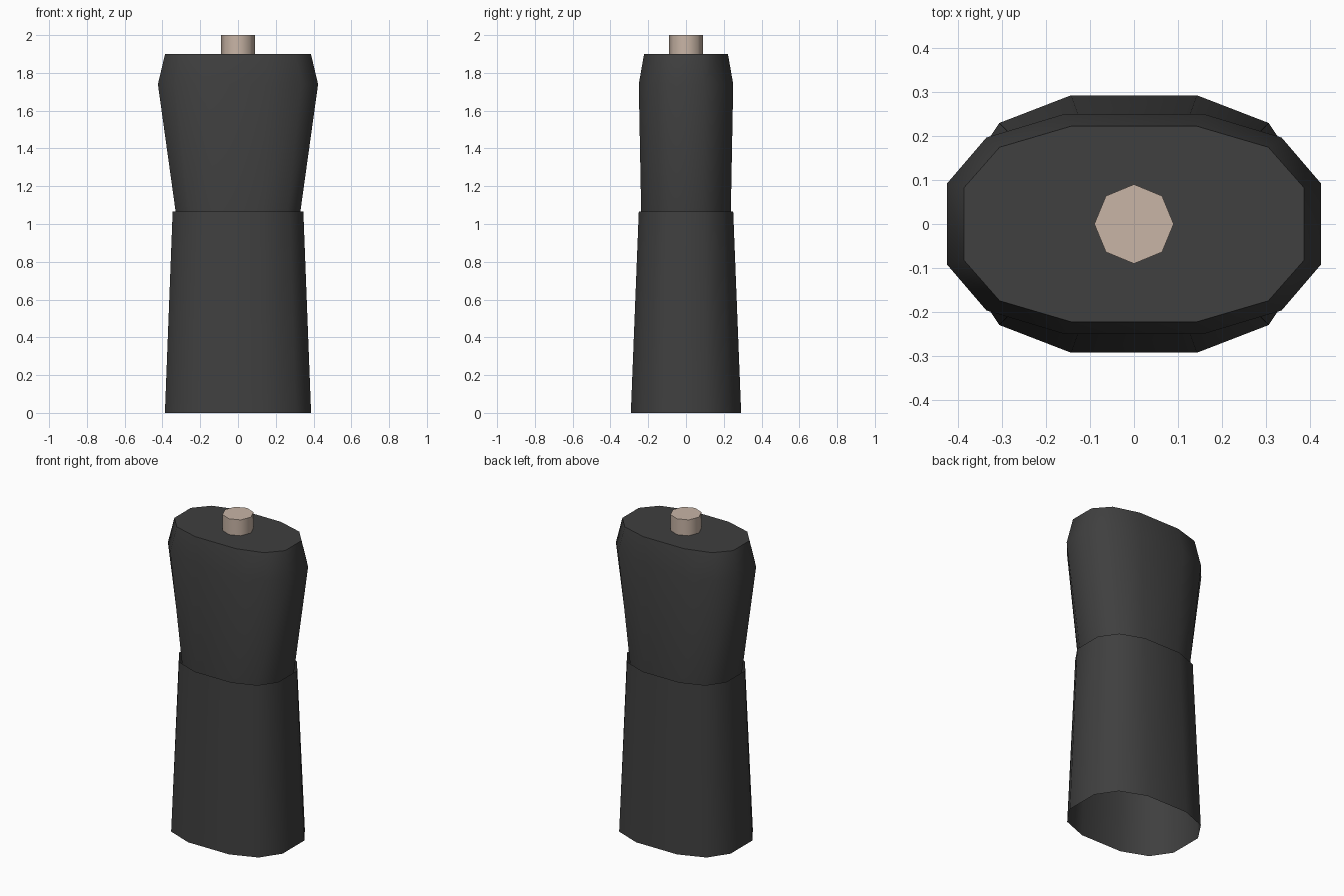
import bpy, bmesh, math

if "Cube" in bpy.data.objects:
    bpy.data.objects.remove(bpy.data.objects["Cube"])

# Rounded-box section, as fractions of the half width and half depth
QUARTER = [(1.0, 0.37), (0.79, 0.785), (0.37, 1.0)]
OVAL = (QUARTER + [(-x, y) for x, y in reversed(QUARTER)]
        + [(-x, -y) for x, y in QUARTER] + [(x, -y) for x, y in reversed(QUARTER)])
OCTAGON = [(math.cos(i * math.pi / 4), math.sin(i * math.pi / 4)) for i in range(8)]


def material(name, colour):
    mat = bpy.data.materials.new(name)
    mat.diffuse_color = (*colour, 1)
    mat.use_nodes = True
    mat.node_tree.nodes["Principled BSDF"].inputs["Base Color"].default_value = mat.diffuse_color
    return mat


def loft(name, section, rings, mat, cap_top):
    """Skin a section through rings of (z, half width, half depth)."""
    bm = bmesh.new()
    loops = [[bm.verts.new((x * w, y * d, z)) for x, y in section] for z, w, d in rings]
    n = len(section)
    for low, high in zip(loops, loops[1:]):
        for i in range(n):
            j = (i + 1) % n
            bm.faces.new((low[i], low[j], high[j], high[i]))
    if cap_top:
        bm.faces.new(loops[-1])
    mesh = bpy.data.meshes.new(name)
    bm.to_mesh(mesh)
    bm.free()
    mesh.materials.append(mat)
    obj = bpy.data.objects.new(name, mesh)
    bpy.context.collection.objects.link(obj)
    bpy.ops.object.select_all(action='DESELECT')
    obj.select_set(True)
    bpy.context.view_layer.objects.active = obj
    bpy.ops.object.shade_smooth_by_angle(angle=math.radians(60))
    return obj


cloth = material("dark_cloth", (0.05, 0.05, 0.05))
skin = material("skin", (0.58, 0.46, 0.38))

# Open-bottomed skirt, flaring towards the ground
loft("skirt", OVAL, [(0, 0.387, 0.292), (1.065, 0.346, 0.25)], cloth, False)

# Torso tucked into the skirt, widening to the shoulders
loft("torso", OVAL, [(1.05, 0.328, 0.237), (1.74, 0.424, 0.25), (1.9, 0.386, 0.222)],
     cloth, True)

# Neck stub
loft("neck", OCTAGON, [(1.9, 0.09, 0.09), (2.0, 0.09, 0.09)], skin, True)
